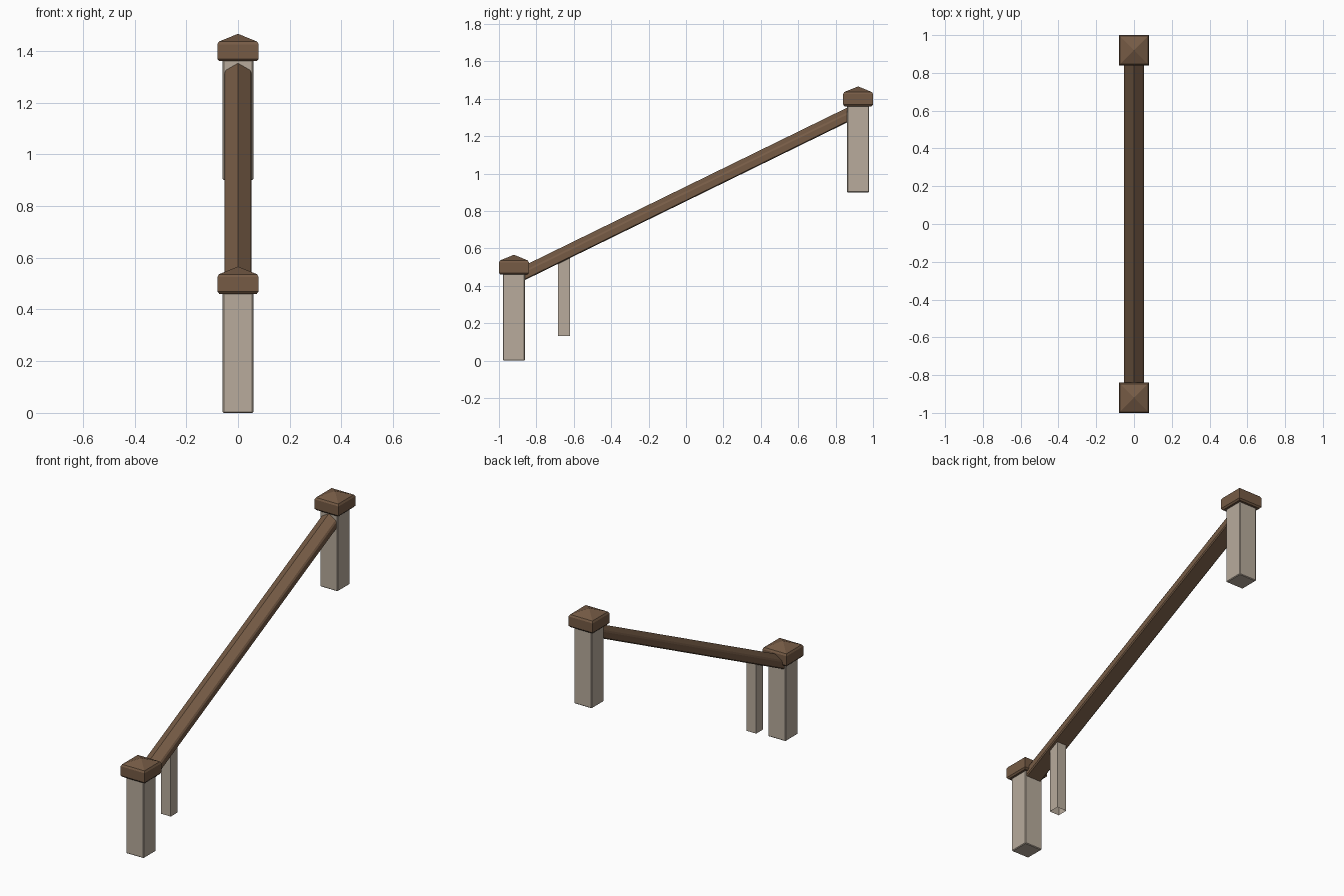
import bpy
import bmesh

default = bpy.data.objects.get("Cube")
if default:
    bpy.data.objects.remove(default, do_unlink=True)


def material(name, rgb):
    mat = bpy.data.materials.new(name)
    mat.use_nodes = True
    color = (*rgb, 1)
    mat.diffuse_color = color
    mat.node_tree.nodes["Principled BSDF"].inputs["Base Color"].default_value = color
    return mat


stone = material("pale stone", (0.48, 0.41, 0.335))
wood = material("brown wood", (0.18, 0.105, 0.06))


def finish(name, bm, mat):
    bmesh.ops.recalc_face_normals(bm, faces=bm.faces)
    mesh = bpy.data.meshes.new(name)
    bm.to_mesh(mesh)
    bm.free()
    mesh.materials.append(mat)
    obj = bpy.data.objects.new(name, mesh)
    bpy.context.collection.objects.link(obj)
    return obj


def loft(name, rings, mat, close_start=True, close_end=True):
    """Skin a list of equal-length point rings."""
    bm = bmesh.new()
    loops = [[bm.verts.new(p) for p in ring] for ring in rings]
    for a, b in zip(loops, loops[1:]):
        for i in range(len(a)):
            j = (i + 1) % len(a)
            bm.faces.new((a[i], a[j], b[j], b[i]))
    if close_start:
        bm.faces.new(loops[0])
    if close_end:
        bm.faces.new(loops[-1])
    bmesh.ops.remove_doubles(bm, verts=bm.verts, dist=0.0001)
    return finish(name, bm, mat)


def square(half, y, z):
    return [(sx * half, y + sy * half, z)
            for sx, sy in ((-1, -1), (1, -1), (1, 1), (-1, 1))]


def bevel(obj, width):
    mod = obj.modifiers.new("soft edges", "BEVEL")
    mod.width = width
    mod.segments = 1
    mod.limit_method = "ANGLE"


# Newel posts with pyramid caps at both ends of the slope
CAP = [(0.072, 0.46), (0.08, 0.469), (0.08, 0.525), (0.074, 0.536), (0.0, 0.566)]
for label, y, base in (("lower", -0.92, 0.0), ("upper", 0.92, 0.9)):
    post = loft(label + "_post", [square(0.059, y, base), square(0.059, y, base + 0.48)], stone)
    bevel(post, 0.004)
    loft(label + "_cap", [square(h, y, base + z) for h, z in CAP], wood)

# Sloped handrail with a peaked, chamfered section
SLOPE = 0.9 / 1.84
half_section = [(0.046, 0.852), (0.052, 0.858), (0.052, 0.894), (0.046, 0.905)]
section = half_section + [(0, 0.931)] + [(-x, z) for x, z in reversed(half_section)]
loft("handrail", [[(x, y, z + SLOPE * y) for x, z in section] for y in (-0.865, 0.865)], wood)

# Slim baluster, open at the bottom, with its top hidden in the rail
baluster_top = [(x, y, 0.88 + SLOPE * y) for x, y, z in square(0.032, -0.652, 0)]
loft("baluster", [square(0.032, -0.652, 0.132), baluster_top], stone,
     close_start=False, close_end=False)
